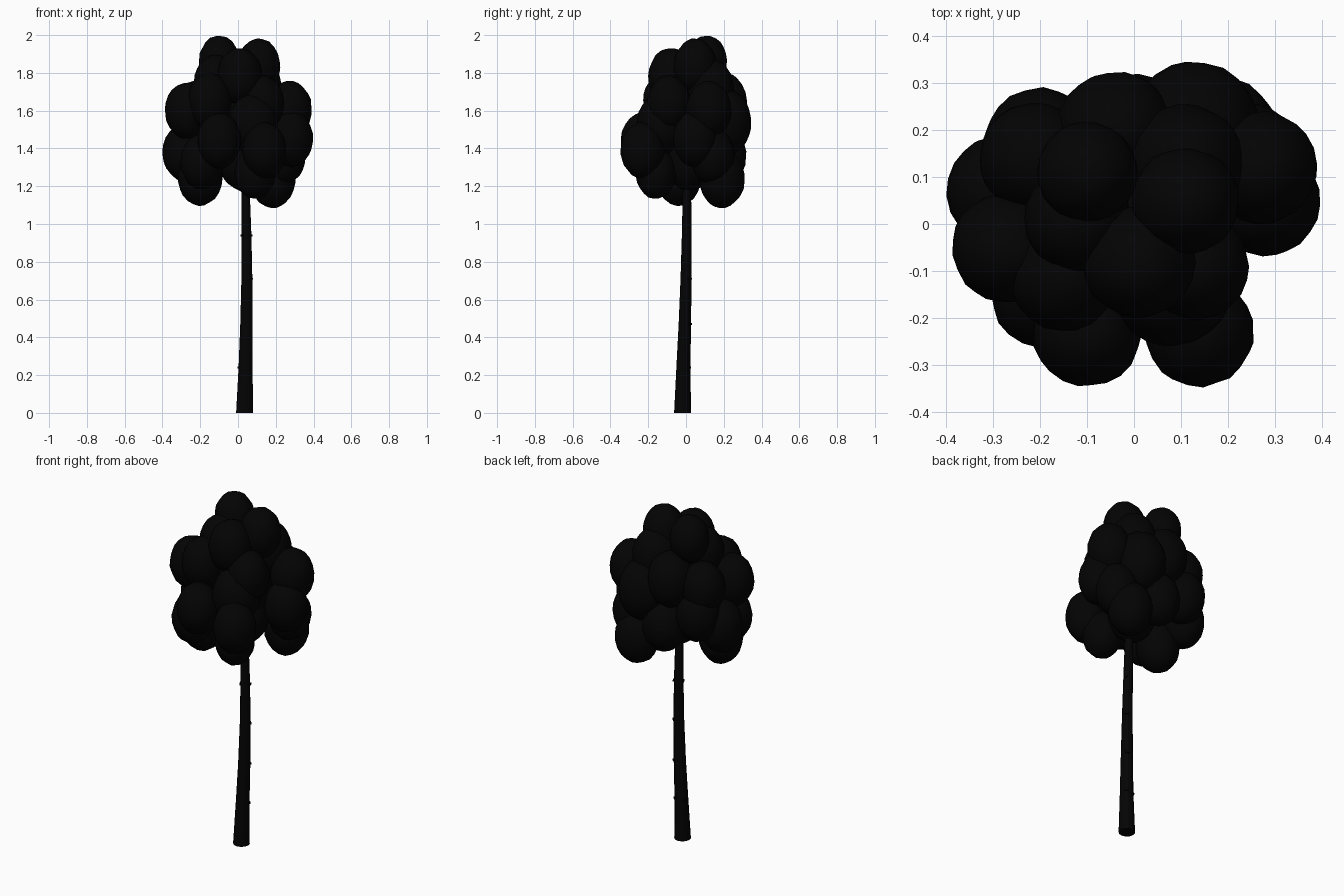
import bpy, bmesh, math, random
from mathutils import Vector, Matrix

if "Cube" in bpy.data.objects:
    bpy.data.objects.remove(bpy.data.objects["Cube"])

random.seed(4)


def material(name, rgb):
    m = bpy.data.materials.new(name)
    m.diffuse_color = (*rgb, 1)
    m.use_nodes = True
    m.node_tree.nodes["Principled BSDF"].inputs["Base Color"].default_value = m.diffuse_color
    return m


def finish(bm, name, mat, smooth=False):
    bmesh.ops.recalc_face_normals(bm, faces=bm.faces)
    for f in bm.faces:
        f.smooth = smooth
    mesh = bpy.data.meshes.new(name)
    bm.to_mesh(mesh)
    bm.free()
    mesh.materials.append(mat)
    ob = bpy.data.objects.new(name, mesh)
    bpy.context.collection.objects.link(ob)
    return ob


bark = material("bark", (0.001, 0.001, 0.001))
leaf = material("leaf", (0.001, 0.001, 0.001))

# trunk: tapered, slightly bent (x, y, z, radius)
PATH = [(0.035, -0.018, 0.0, 0.045), (0.040, -0.014, 0.24, 0.037),
        (0.045, -0.006, 0.47, 0.033), (0.047, 0.0, 0.71, 0.029),
        (0.045, 0.004, 0.94, 0.026), (0.04, 0.005, 1.18, 0.022),
        (0.03, 0.01, 1.5, 0.016)]
SIDES = 12
bm = bmesh.new()
rings = []
for x, y, z, r in PATH:
    rings.append([bm.verts.new((x + r * math.cos(a), y + r * math.sin(a), z))
                  for a in (math.tau * i / SIDES for i in range(SIDES))])
for lo, hi in zip(rings, rings[1:]):
    for i in range(SIDES):
        j = (i + 1) % SIDES
        bm.faces.new((lo[i], lo[j], hi[j], hi[i]))
bm.faces.new(rings[0][::-1])
bm.faces.new(rings[-1])
finish(bm, "trunk", bark, smooth=False)

# small bark ridges standing just proud of the trunk
bm = bmesh.new()
RIDGES = {1: (50, 165), 2: (60,), 3: (45,), 4: (20, 205)}
for ring, angles in RIDGES.items():
    x, y, z, r = PATH[ring]
    for deg in angles:
        mat = (Matrix.Translation((x, y, z)) @ Matrix.Rotation(math.radians(deg), 4, 'Z')
               @ Matrix.Translation((r, 0, 0)) @ Matrix.Diagonal((0.008, 0.025, 0.01, 1)))
        bmesh.ops.create_cube(bm, size=1, matrix=mat)
finish(bm, "bark_ridges", bark)

# leaf clumps, egg-shaped, bottom to top (x, y, z, radius)
CLUMPS = [
    (-0.20, -0.04, 1.25, 0.12), (0.185, 0.19, 1.24, 0.122), (0.09, -0.16, 1.27, 0.108),
    (-0.19, -0.15, 1.33, 0.115), (0.14, -0.23, 1.39, 0.117), (0.24, 0.14, 1.36, 0.118),
    (-0.28, 0.07, 1.38, 0.120), (0.0, 0.20, 1.36, 0.12), (0.03, 0.02, 1.34, 0.13),
    (-0.10, -0.23, 1.44, 0.116), (-0.20, 0.17, 1.46, 0.121), (0.28, 0.05, 1.45, 0.118),
    (0.13, 0.21, 1.54, 0.138), (0.08, -0.13, 1.53, 0.13), (-0.27, -0.05, 1.60, 0.118),
    (0.272, 0.12, 1.605, 0.120), (-0.04, 0.20, 1.64, 0.126), (-0.15, -0.11, 1.65, 0.118),
    (-0.21, 0.14, 1.61, 0.12), (0.13, -0.09, 1.64, 0.115), (0.11, 0.13, 1.715, 0.125),
    (-0.12, 0.01, 1.75, 0.115), (0.01, -0.08, 1.78, 0.12), (0.11, 0.05, 1.835, 0.115),
    (-0.10, 0.11, 1.86, 0.108), (0.0, 0.04, 1.54, 0.18),
]
bm = bmesh.new()
for x, y, z, r in CLUMPS:
    spin = Matrix.Rotation(random.uniform(0, math.tau), 4, 'Z')
    tilt = Matrix.Rotation(random.uniform(0, math.pi), 4, 'X')
    mat = Matrix.Translation((x, y, z)) @ Matrix.Diagonal((1, 1, 1.28, 1)) @ spin @ tilt
    new = bmesh.ops.create_icosphere(bm, subdivisions=3, radius=r, matrix=mat)["verts"]
    centre = Vector((x, y, z))
    for v in new:
        v.co = centre + (v.co - centre) * random.uniform(0.975, 1.015)
finish(bm, "foliage", leaf, smooth=True)
